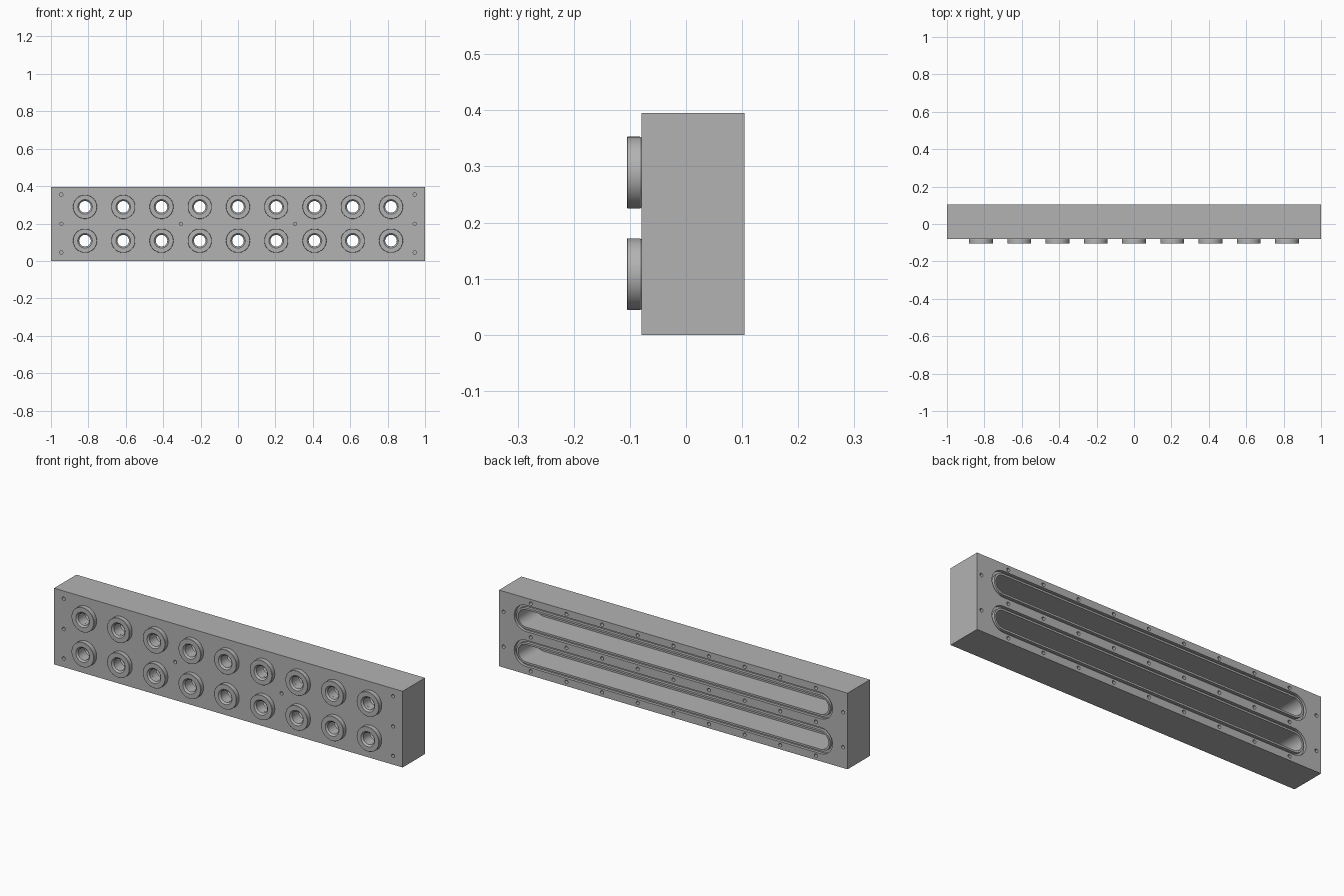
import bpy, bmesh, math

if "Cube" in bpy.data.objects:
    bpy.data.objects.remove(bpy.data.objects["Cube"], do_unlink=True)

FRONT, BACK, HEIGHT = -0.079, 0.104, 0.395
ROWS = (0.108, 0.289)
COLUMNS = [i * 0.2045 for i in range(-4, 5)]

# One plain machined metal colour
metal = bpy.data.materials.new("machined_grey")
metal.use_nodes = True
grey = (0.45, 0.45, 0.45, 1)
metal.diffuse_color = grey
metal.node_tree.nodes["Principled BSDF"].inputs["Base Color"].default_value = grey


def sweep(bm, profile, x, z, half=0.0, ring=False, n=32):
    """Sweep (radius, y) points round a circle, or round a slot if half > 0."""
    loops = []
    for r, y in profile:
        loop = []
        for i in range(n + (2 if half else 0)):
            if half:
                side = 1 if i <= n // 2 else -1
                k = i if side == 1 else i - 1
            else:
                side, k = 0, i
            a = 2 * math.pi * k / n - math.pi / 2
            loop.append(bm.verts.new((x + side * half + r * math.cos(a), y,
                                      z + r * math.sin(a))))
        loops.append(loop)
    pairs = list(zip(loops, loops[1:]))
    if ring:
        pairs.append((loops[-1], loops[0]))
    else:
        bm.faces.new(loops[0])
        bm.faces.new(loops[-1])
    for a, b in pairs:
        for i in range(len(a)):
            j = (i + 1) % len(a)
            bm.faces.new((a[i], a[j], b[j], b[i]))


def finish(bm, name):
    bmesh.ops.recalc_face_normals(bm, faces=bm.faces)
    mesh = bpy.data.meshes.new(name)
    bm.to_mesh(mesh)
    bm.free()
    obj = bpy.data.objects.new(name, mesh)
    mesh.materials.append(metal)
    bpy.context.collection.objects.link(obj)
    return obj


def smooth(obj):
    bpy.ops.object.select_all(action='DESELECT')
    obj.select_set(True)
    bpy.context.view_layer.objects.active = obj
    bpy.ops.object.shade_smooth_by_angle(angle=math.radians(30))


def cut(target, bm, name):
    cutter = finish(bm, name)
    cutter.hide_render = True
    mod = target.modifiers.new(name, 'BOOLEAN')
    mod.operation, mod.solver, mod.object = 'DIFFERENCE', 'EXACT', cutter
    bpy.ops.object.select_all(action='DESELECT')
    target.select_set(True)
    bpy.context.view_layer.objects.active = target
    bpy.ops.object.modifier_apply(modifier=name)
    bpy.data.objects.remove(cutter, do_unlink=True)


# Main block
bm = bmesh.new()
bmesh.ops.create_cube(bm, size=1)
for v in bm.verts:
    v.co = (v.co.x * 2, (FRONT + BACK) / 2 + v.co.y * (BACK - FRONT), (v.co.z + 0.5) * HEIGHT)
block = finish(bm, "manifold_block")

# Two long channels open at the back
bm = bmesh.new()
for z in ROWS:
    sweep(bm, [(0.045, BACK - 0.145), (0.045, BACK + 0.02)], 0, z, half=0.845)
cut(block, bm, "channel_cutter")

# Seal groove round each channel
bm = bmesh.new()
for z in ROWS:
    sweep(bm, [(0.055, BACK - 0.015), (0.068, BACK - 0.015),
               (0.068, BACK + 0.02), (0.055, BACK + 0.02)], 0, z, half=0.845, ring=True)
cut(block, bm, "groove_cutter")

# Port holes through to the channels
bm = bmesh.new()
for z in ROWS:
    for x in COLUMNS:
        sweep(bm, [(0.031, FRONT - 0.02), (0.031, 0.0)], x, z)
cut(block, bm, "port_cutter")

# Screw holes, front and back
bm = bmesh.new()
front_holes = [(s * 0.945, z) for s in (-1, 1) for z in (0.045, 0.198, 0.355)]
front_holes += [(s * 0.305, 0.198) for s in (-1, 1)]
for x, z in front_holes:
    sweep(bm, [(0.009, FRONT - 0.02), (0.009, FRONT + 0.04)], x, z, n=16)
back_holes = [(x, z) for x in COLUMNS for z in (0.022, 0.198, 0.373)]
back_holes += [(s * 0.974, z) for s in (-1, 1) for z in ROWS]
for x, z in back_holes:
    sweep(bm, [(0.009, BACK - 0.04), (0.009, BACK + 0.02)], x, z, n=16)
cut(block, bm, "screw_cutter")
smooth(block)

# Raised port collars with a chamfered mouth
bm = bmesh.new()
for z in ROWS:
    for x in COLUMNS:
        sweep(bm, [(0.031, FRONT), (0.062, FRONT), (0.064, FRONT - 0.003),
                   (0.064, -0.104), (0.063, -0.105), (0.039, -0.105),
                   (0.031, -0.097)], x, z, ring=True, n=48)
smooth(finish(bm, "port_collars"))
